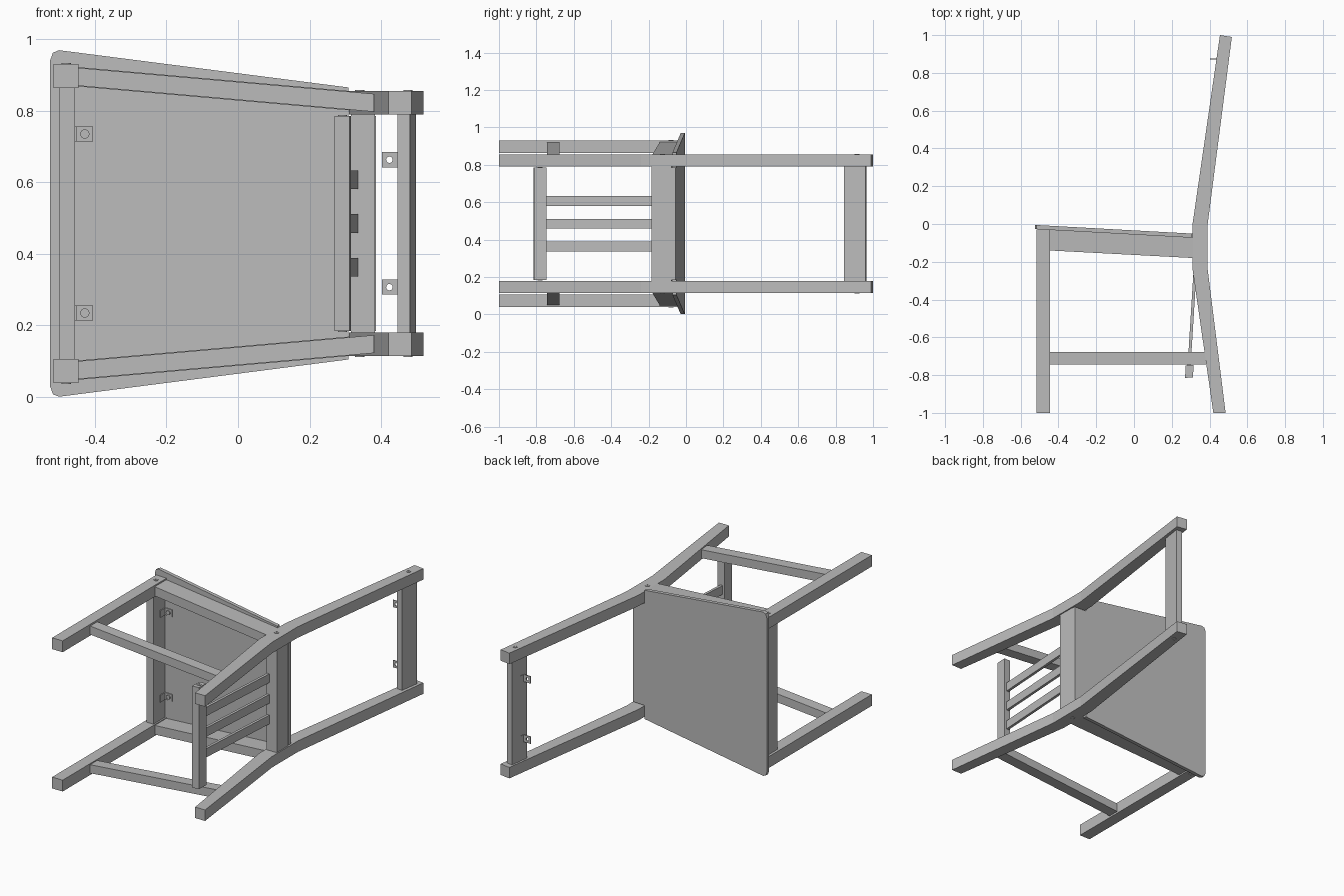
import bpy, bmesh
from mathutils import Vector

cube = bpy.data.objects.get("Cube")
if cube:
    bpy.data.objects.remove(cube)

MID = 0.485      # height of the chair's plane of symmetry (it lies on its side)
SLOPE = -0.055   # fall of the seat towards the back


def material(name, value):
    m = bpy.data.materials.new(name)
    m.use_nodes = True
    colour = (value, value, value, 1)
    m.diffuse_color = colour
    m.node_tree.nodes["Principled BSDF"].inputs["Base Color"].default_value = colour
    return m


GREY = material("plain grey", 0.5)


def prism(name, outline, lo, hi, axis="z", warp=None):
    """Extrude an outline along z (outline in x, y) or along y (outline in x, z)."""
    bm = bmesh.new()

    def place(a, b, t):
        v = Vector((a, b, t + MID)) if axis == "z" else Vector((a, t, b + MID))
        return warp(v) if warp else v

    rings = [[bm.verts.new(place(a, b, t)) for a, b in outline] for t in (lo, hi)]
    for ring in rings:
        bm.faces.new(ring)
    n = len(outline)
    for i in range(n):
        j = (i + 1) % n
        bm.faces.new((rings[0][i], rings[0][j], rings[1][j], rings[1][i]))
    bmesh.ops.recalc_face_normals(bm, faces=bm.faces)
    mesh = bpy.data.meshes.new(name)
    bm.to_mesh(mesh)
    bm.free()
    mesh.materials.append(GREY)
    ob = bpy.data.objects.new(name, mesh)
    bpy.context.collection.objects.link(ob)
    return ob


def rect(a0, b0, a1, b1):
    return [(a0, b0), (a1, b0), (a1, b1), (a0, b1)]


def cylinder(name, centre, radius, depth, axis, sides=16):
    turn = (0, 0, 0) if axis == "z" else (1.5708, 0, 0)
    bpy.ops.mesh.primitive_cylinder_add(vertices=sides, radius=radius, depth=depth,
                                        location=centre, rotation=turn)
    ob = bpy.context.object
    ob.name = name
    ob.data.materials.append(GREY)
    return ob


def drill(ob, centre, radius, axis):
    cutter = cylinder(ob.name + "_cutter", centre, radius, 0.06, axis)
    cutter.hide_render = True
    cutter.hide_set(True)
    cutter.display_type = "WIRE"
    mod = ob.modifiers.new("hole", "BOOLEAN")
    mod.operation = "DIFFERENCE"
    mod.solver = "EXACT"
    mod.object = cutter


# Seat board: tapered, rounded at the front, with a tongue between the back posts
half = [(-0.5, 0.484), (-0.517, 0.477), (-0.525, 0.455)]
half = [(0.385, 0.3), (0.308, 0.3), (0.308, 0.38)] + half
outline = half + [(x, -z) for x, z in reversed(half)]
prism("seat", outline, -0.027, -0.005, "y",
      lambda v: Vector((v.x, v.y + SLOPE * (v.x + 0.525), v.z)))

# Legs, side rails and side stretchers, one set on each side
post = [(0.42, -1), (0.31, -0.24), (0.31, 0), (0.455, 1),
        (0.518, 0.99), (0.39, 0), (0.39, -0.24), (0.485, -1)]
rail = [(-0.45, -0.03), (-0.45, -0.14), (0.312, -0.18), (0.312, -0.072)]
stretcher = rect(-0.45, -0.743, 0.38, -0.677)
for side, label in ((1, "upper"), (-1, "lower")):
    def splay(v, s=side):
        return Vector((v.x, v.y, v.z - s * 0.088 * (v.x + 0.45)))

    prism(label + "_back_post", post, side * 0.305, side * 0.37)
    prism(label + "_front_leg", rect(-0.515, -1, -0.446, -0.028), side * 0.378, side * 0.445)
    prism(label + "_seat_rail", rail, side * 0.383, side * 0.437, warp=splay)
    prism(label + "_stretcher", stretcher, side * 0.385, side * 0.435, warp=splay)

    # Bolt heads with a drive recess
    for i, (x, y, w) in enumerate([(-0.48, -0.08, 0.445), (0.34, -0.125, 0.37),
                                   (0.475, 0.915, 0.37), (0.292, -0.78, 0.3)]):
        z = MID + side * w
        bolt = cylinder(f"{label}_bolt_{i}", (x, y, z), 0.013, 0.006, "z")
        drill(bolt, (x, y, z + side * 0.031), 0.006, "z")

    # Angle bracket under the seat, screwed to the front rail
    z = side * 0.25
    angle = [(-0.455, -0.032), (-0.405, -0.034), (-0.405, -0.039),
             (-0.45, -0.037), (-0.45, -0.08), (-0.455, -0.08)]
    prism(label + "_seat_bracket", angle, z - 0.021, z + 0.021)
    head = cylinder(label + "_seat_screw", (-0.428, -0.041, MID + z), 0.013, 0.008, "y")
    drill(head, (-0.428, -0.073, MID + z), 0.006, "y")

    # Angle bracket on the top rail, with an open hole
    z = side * 0.178
    angle = [(0.402, 0.872), (0.452, 0.872), (0.458, 0.912),
             (0.453, 0.912), (0.447, 0.877), (0.402, 0.877)]
    bracket = prism(label + "_back_bracket", angle, z - 0.021, z + 0.021)
    drill(bracket, (0.423, 0.875, MID + z), 0.009, "y")

# Cross rails between the two sides
prism("front_rail", rect(-0.5, -0.14, -0.455, -0.028), -0.38, 0.38)
prism("back_rail", [(0.316, -0.185), (0.383, -0.185), (0.383, -0.078), (0.316, -0.074)],
      -0.305, 0.305)
prism("top_rail", [(0.445, 0.85), (0.48, 0.846), (0.497, 0.96), (0.462, 0.965)],
      -0.305, 0.305)
prism("lower_rail", [(0.27, -0.815), (0.312, -0.812), (0.316, -0.747), (0.274, -0.749)],
      -0.3, 0.3)

# Slats between the lower rail and the back rail
for i in (-1, 0, 1):
    prism(f"slat_{i + 2}", [(0.284, -0.75), (0.3, -0.75), (0.335, -0.184), (0.319, -0.184)],
          i * 0.122 - 0.026, i * 0.122 + 0.026)
